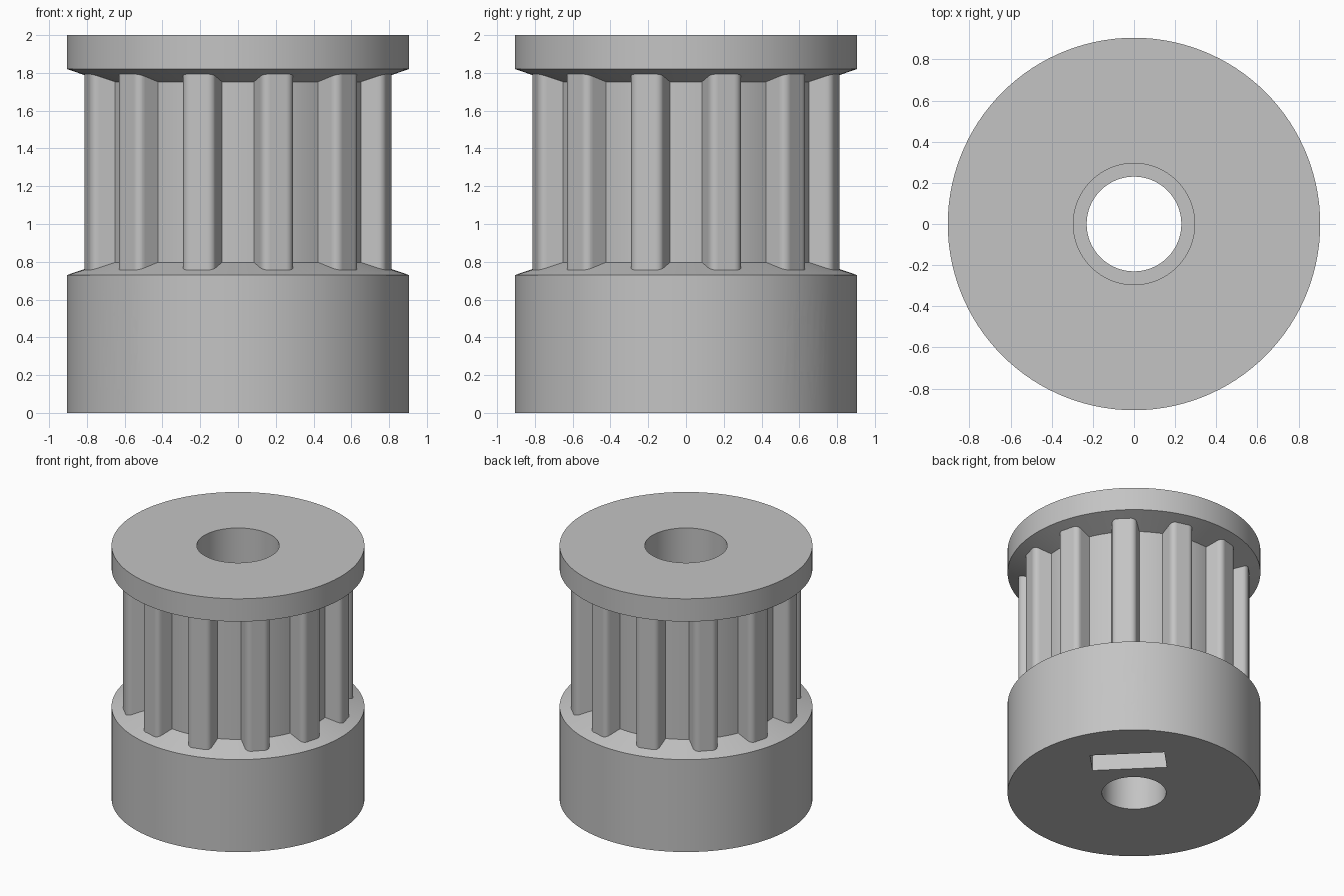
import bpy, bmesh, math
from mathutils import Matrix, Vector

cube = bpy.data.objects.get("Cube")
if cube:
    bpy.data.objects.remove(cube)

TEETH = 12
SEGMENTS = 120

metal = bpy.data.materials.new("light_grey")
metal.use_nodes = True
GREY = (0.55, 0.55, 0.55, 1)
metal.diffuse_color = GREY
metal.node_tree.nodes["Principled BSDF"].inputs["Base Color"].default_value = GREY


def finish(name, bm):
    bmesh.ops.recalc_face_normals(bm, faces=bm.faces)
    mesh = bpy.data.meshes.new(name)
    bm.to_mesh(mesh)
    bm.free()
    mesh.materials.append(metal)
    obj = bpy.data.objects.new(name, mesh)
    bpy.context.collection.objects.link(obj)
    return obj


def lathe(name, profile):
    """Closed solid of revolution from (radius, height) points."""
    bm = bmesh.new()
    rings = []
    for r, z in profile:
        rings.append([bm.verts.new((r * math.cos(a), r * math.sin(a), z))
                      for a in (math.tau * i / SEGMENTS for i in range(SEGMENTS))])
    for low, high in zip(rings, rings[1:]):
        for i in range(SEGMENTS):
            j = (i + 1) % SEGMENTS
            bm.faces.new((low[i], low[j], high[j], high[i]))
    bm.faces.new(rings[0])
    bm.faces.new(rings[-1])
    return finish(name, bm)


def prism(name, outline, z0, z1, matrix=Matrix()):
    """Extrude a flat outline along z, then place it."""
    bm = bmesh.new()
    face = bm.faces.new([bm.verts.new((x, y, z0)) for x, y in outline])
    new = bmesh.ops.extrude_face_region(bm, geom=[face])["geom"]
    bmesh.ops.translate(bm, vec=(0, 0, z1 - z0),
                        verts=[v for v in new if isinstance(v, bmesh.types.BMVert)])
    bm.transform(matrix)
    return finish(name, bm)


def combine(target, tool, operation):
    mod = target.modifiers.new(operation.lower(), "BOOLEAN")
    mod.operation = operation
    mod.solver = "EXACT"
    mod.object = tool
    bpy.context.view_layer.objects.active = target
    bpy.ops.object.modifier_apply(modifier=mod.name)
    bpy.data.objects.remove(tool)


# Hub and flanges, with sloping shoulders towards the toothed section
pulley = lathe("toothed_pulley", [(0.905, 0), (0.905, 0.73), (0.69, 0.803),
                                  (0.69, 1.747), (0.905, 1.82), (0.905, 2)])

# Toothed section: rounded teeth with arcs between them
ROOT, ROOT_HALF = 0.70, 0.10
half = [(ROOT, ROOT_HALF)]
for k in range(7):
    a = math.pi / 2 * (1 - k / 6)
    half.append((0.784 + 0.042 * math.cos(a), 0.047 + 0.042 * math.sin(a)))
tooth = [(r, -t) for r, t in half] + [(r, t) for r, t in reversed(half)]
root_angle = math.atan2(ROOT_HALF, ROOT)
root_radius = math.hypot(ROOT, ROOT_HALF)
pitch = math.tau / TEETH
gear = []
for n in range(TEETH):
    c = pitch * (n + 0.5)
    gear += [(r * math.cos(c) - t * math.sin(c), r * math.sin(c) + t * math.cos(c))
             for r, t in tooth]
    for k in range(1, 5):
        a = c + root_angle + (pitch - 2 * root_angle) * k / 5
        gear.append((root_radius * math.cos(a), root_radius * math.sin(a)))
combine(pulley, prism("teeth", gear, 0.742, 1.808), "UNION")

# Stepped shaft bore
combine(pulley, lathe("bore", [(0.23, -0.1), (0.23, 0.73), (0.295, 0.73),
                               (0.295, 2.1)]), "DIFFERENCE")

# Set screw hole straight through the hub on the diagonal
diagonal = Matrix.Rotation(math.pi / 4, 4, "Z")
circle = [(0.15 * math.cos(math.tau * i / 48), 0.15 * math.sin(math.tau * i / 48))
          for i in range(48)]
along_x = Matrix.Rotation(math.pi / 2, 4, "Y")
combine(pulley, prism("screw_hole", circle, -1.2, 1.2,
                      Matrix.Translation((0, 0, 0.365)) @ diagonal @ along_x), "DIFFERENCE")

# Nut slots open at the bottom, with a pointed hexagonal end
slot = [(0.1, -0.267), (0.1, 0.267), (-0.52, 0.267), (-0.674, 0), (-0.52, -0.267)]
for side in (-1, 1):
    centre = 0.455 * side
    combine(pulley, prism("nut_slot", slot, centre - 0.108, centre + 0.108,
                          diagonal @ along_x), "DIFFERENCE")

# Smooth round walls, crisp edges
bpy.ops.object.select_all(action="DESELECT")
pulley.select_set(True)
bpy.context.view_layer.objects.active = pulley
bpy.ops.object.shade_smooth_by_angle(angle=math.radians(20))
